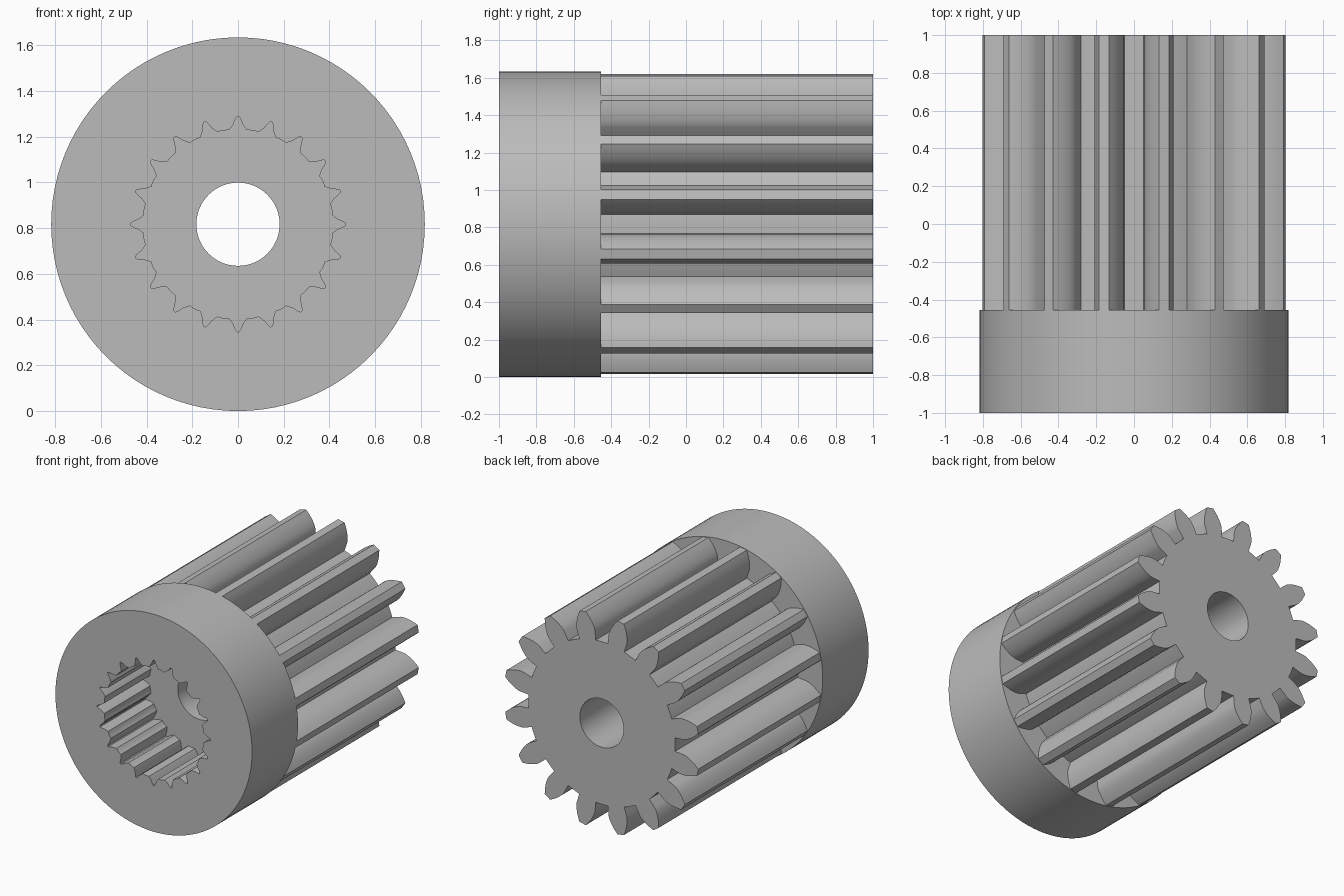
import bpy, bmesh, math

if "Cube" in bpy.data.objects:
    bpy.data.objects.remove(bpy.data.objects["Cube"])

R_COLLAR, R_TIP, R_ROOT, R_BASE, R_BORE = 0.817, 0.813, 0.611, 0.681, 0.182
CZ = R_COLLAR                                  # height of the shaft axis
Y_FRONT, Y_STEP, Y_BACK = -1.0, -0.455, 1.0


def ring(n, half, first=0.0):
    """Repeat a half tooth of (degrees, radius), mirrored, n times round the axis."""
    tooth = [(-a, r) for a, r in reversed(half)] + half
    return [(r * math.sin(math.radians(first + k * 360 / n + a)),
             r * math.cos(math.radians(first + k * 360 / n + a)) + CZ)
            for k in range(n) for a, r in tooth]


def circle(r, n=96):
    return [(r * math.sin(math.tau * i / n), r * math.cos(math.tau * i / n) + CZ)
            for i in range(n)]


def flank(r):
    """Half width in degrees of an involute gear tooth at radius r."""
    a = math.acos(R_BASE / r)
    return 6.5 - 1.08 * math.degrees(math.tan(a) - a)


# Profiles: toothed gear, splined socket, round collar and bore
half_tooth = [(flank(R_BASE + (R_TIP - R_BASE) * (1 - i / 7)),
               R_BASE + (R_TIP - R_BASE) * (1 - i / 7)) for i in range(8)]
half_tooth += [(6.5, R_ROOT), (8.9, R_ROOT)]
gear = ring(16, half_tooth, 11.25)
spline = ring(20, [(0.5, 0.471), (1.2, 0.463), (2.8, 0.436), (5.4, 0.413), (8.0, 0.415)])
collar, bore = circle(R_COLLAR), circle(R_BORE, 64)

bm = bmesh.new()


def loop(points, y):
    vs = [bm.verts.new((x, y, z)) for x, z in points]
    es = [bm.edges.new((v, vs[i - 1])) for i, v in enumerate(vs)]
    return vs, es


def wall(points, y0, y1):
    a, b = loop(points, y0)[0], loop(points, y1)[0]
    for i in range(len(a)):
        bm.faces.new((a[i - 1], a[i], b[i], b[i - 1]))


def cap(outer, inner, y):
    edges = loop(outer, y)[1] + loop(inner, y)[1]
    bmesh.ops.triangle_fill(bm, edges=edges, use_beauty=True, normal=(0, -1, 0))


# Collar with splined socket
cap(collar, spline, Y_FRONT)
wall(collar, Y_FRONT, Y_STEP)
wall(spline, Y_FRONT, Y_STEP)
cap(collar, gear, Y_STEP)
# Socket floor, long toothed section and bore
cap(spline, bore, Y_STEP)
wall(gear, Y_STEP, Y_BACK)
wall(bore, Y_STEP, Y_BACK)
cap(gear, bore, Y_BACK)

bmesh.ops.remove_doubles(bm, verts=bm.verts, dist=1e-5)
bmesh.ops.recalc_face_normals(bm, faces=bm.faces)
mesh = bpy.data.meshes.new("splined_pinion")
bm.to_mesh(mesh)
bm.free()

obj = bpy.data.objects.new("splined_pinion", mesh)
bpy.context.collection.objects.link(obj)
steel = bpy.data.materials.new("grey_steel")
steel.diffuse_color = (0.5, 0.5, 0.5, 1)
steel.use_nodes = True
steel.node_tree.nodes["Principled BSDF"].inputs["Base Color"].default_value = steel.diffuse_color
mesh.materials.append(steel)
bpy.context.view_layer.objects.active = obj
obj.select_set(True)
bpy.ops.object.shade_smooth_by_angle(angle=math.radians(30))
